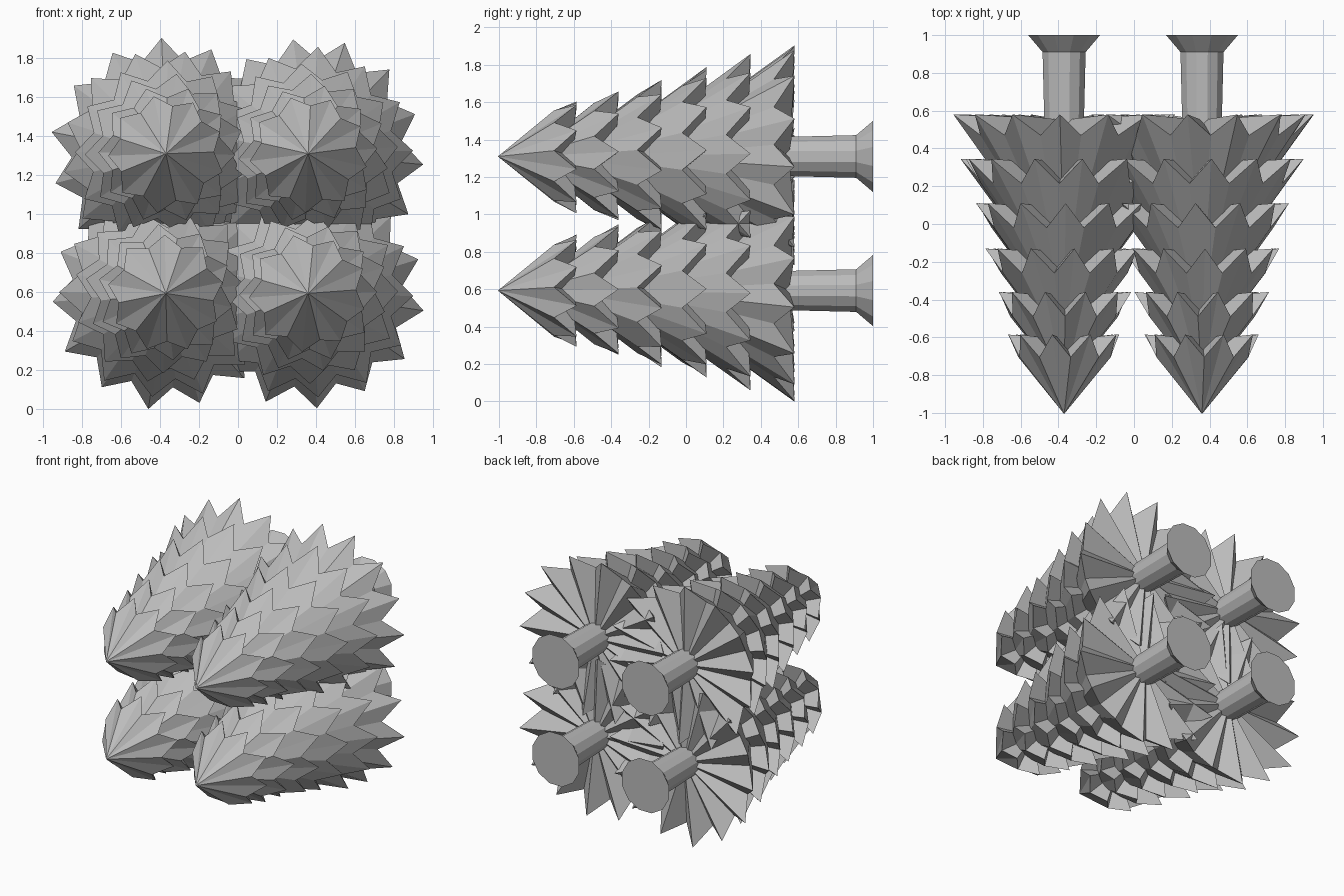
import bpy, bmesh, math, random

random.seed(4)
cube = bpy.data.objects.get("Cube")
if cube:
    bpy.data.objects.remove(cube, do_unlink=True)

TRUNK_SIDES = 12

grey = bpy.data.materials.new("plain grey")
grey.use_nodes = True
colour = (0.5, 0.5, 0.5, 1)
grey.diffuse_color = colour
grey.node_tree.nodes["Principled BSDF"].inputs["Base Color"].default_value = colour


def finish(bm, name, centre):
    bmesh.ops.recalc_face_normals(bm, faces=bm.faces)
    mesh = bpy.data.meshes.new(name)
    bm.to_mesh(mesh)
    bm.free()
    mesh.materials.append(grey)
    obj = bpy.data.objects.new(name, mesh)
    obj.location = (centre[0], 0, centre[1])
    bpy.context.collection.objects.link(obj)


def ring_point(bm, radius, angle, y):
    return bm.verts.new((radius * math.cos(angle), y, radius * math.sin(angle)))


# Cone of foliage with a zigzag rim, pointing to the front
def foliage_tier(name, centre, tip_y, radius, notch_depth, spikes, phase):
    bm = bmesh.new()
    step = 2 * math.pi / spikes
    apex = bm.verts.new((0, tip_y - 1.38 * radius, 0))
    base = bm.verts.new((0, tip_y - 0.03, 0))
    rim = []
    for i in range(spikes):
        r = radius * random.uniform(0.97, 1.01)
        rim.append(ring_point(bm, r, phase + i * step, tip_y))
        rim.append(ring_point(bm, 0.81 * radius, phase + (i + 0.5) * step,
                              tip_y - notch_depth))
    for a, b in zip(rim, rim[1:] + rim[:1]):
        bm.faces.new((apex, a, b))
        bm.faces.new((base, b, a))
    finish(bm, name, centre)


# Faceted trunk flaring out to a flat foot at the back
def trunk(name, centre):
    bm = bmesh.new()
    step = 2 * math.pi / TRUNK_SIDES
    profile = [(0.40, 0.105), (0.91, 0.118), (1.0, 0.197)]
    rings = [[ring_point(bm, r, (i + 0.5) * step, y) for i in range(TRUNK_SIDES)]
             for y, r in profile]
    for low, high in zip(rings, rings[1:]):
        for i in range(TRUNK_SIDES):
            j = (i + 1) % TRUNK_SIDES
            bm.faces.new((low[i], low[j], high[j], high[i]))
    bm.faces.new(rings[0])
    bm.faces.new(rings[-1])
    finish(bm, name, centre)


# Four trees lying on their sides: name, axis position (x, z), turn in degrees
trees = [("upper_right", (-0.37, 1.31), 15), ("upper_left", (0.36, 1.31), 20.3),
         ("lower_left", (0.36, 0.593), 17.2), ("lower_right", (-0.37, 0.593), 4.2)]
# Tiers from the tip back: rim position, radius, notch depth, spikes, extra turn
tiers = [(-0.585, 0.305, 0.12, 9, 7), (-0.36, 0.355, 0.13, 10, 20),
         (-0.13, 0.415, 0.13, 11, 2), (0.11, 0.475, 0.13, 12, 14),
         (0.345, 0.545, 0.13, 13, 9), (0.58, 0.597, 0.11, 14, 0)]

for side, centre, turn in trees:
    for n, (tip_y, radius, depth, spikes, extra) in enumerate(tiers):
        foliage_tier(f"{side}_foliage_{n + 1}", centre, tip_y, radius, depth,
                     spikes, math.radians(turn + extra))
    trunk(f"{side}_trunk", centre)
